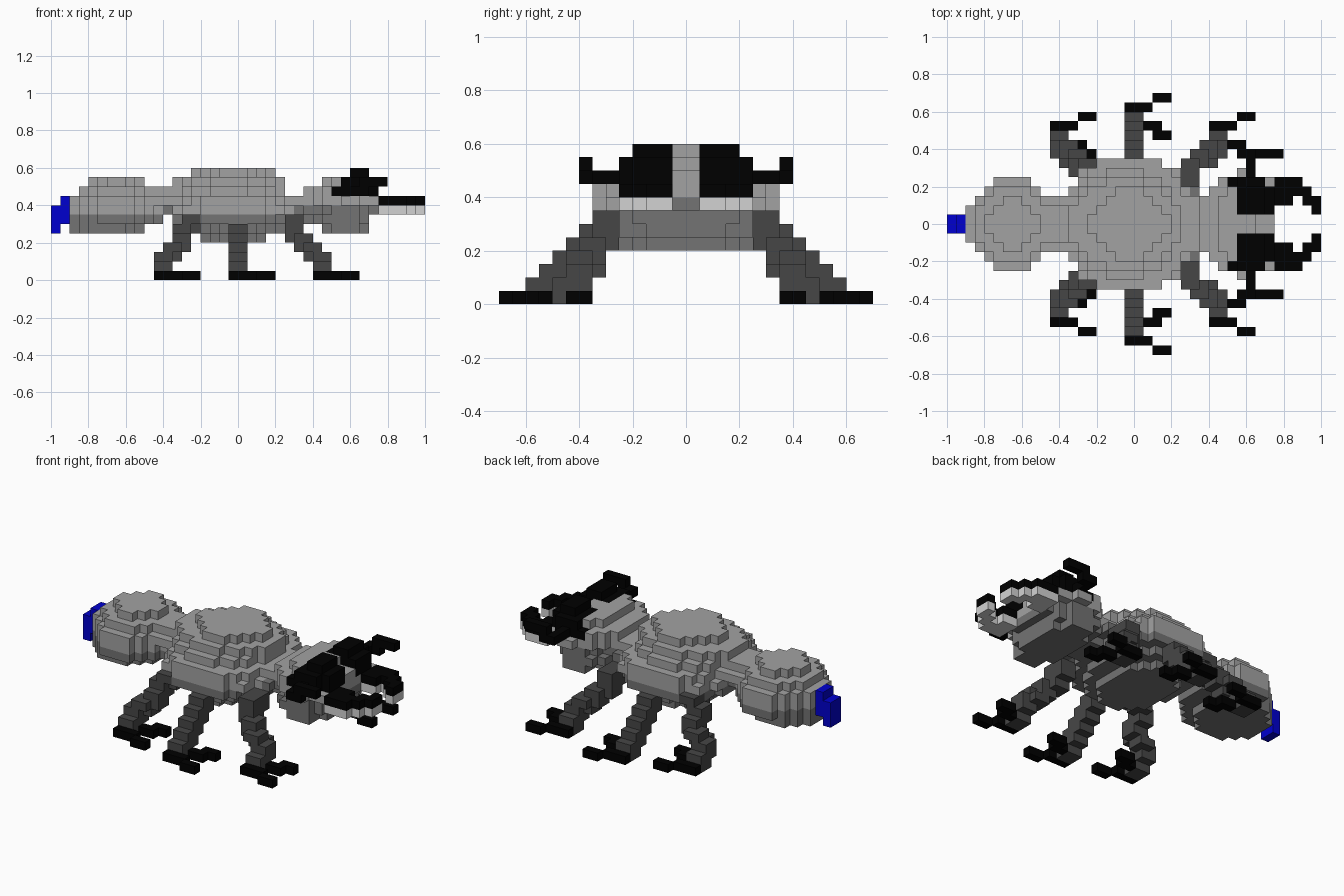
import bpy, bmesh
from mathutils import Vector

V = 0.05                      # edge of one block
taken = set()                 # blocks already used by an earlier part

if "Cube" in bpy.data.objects:
    bpy.data.objects.remove(bpy.data.objects["Cube"])


def material(name, rgb):
    m = bpy.data.materials.new(name)
    m.use_nodes = True
    m.diffuse_color = (*rgb, 1)
    bsdf = m.node_tree.nodes["Principled BSDF"]
    bsdf.inputs["Base Color"].default_value = (*rgb, 1)
    bsdf.inputs["Roughness"].default_value = 0.9
    return m


GREY = material("shell grey", (0.365, 0.365, 0.365))
UNDER = material("underside grey", (0.172, 0.172, 0.172))
DARK = material("leg grey", (0.062, 0.062, 0.062))
BLACK = material("black", (0.0, 0.0, 0.0))
LIGHT = material("jaw light grey", (0.65, 0.65, 0.65))
BLUE = material("sting blue", (0.0, 0.0, 0.62))

SIDES = [((1, 0, 0), ((1, 0, 0), (1, 1, 0), (1, 1, 1), (1, 0, 1))),
         ((-1, 0, 0), ((0, 0, 0), (0, 0, 1), (0, 1, 1), (0, 1, 0))),
         ((0, 1, 0), ((0, 1, 0), (0, 1, 1), (1, 1, 1), (1, 1, 0))),
         ((0, -1, 0), ((0, 0, 0), (1, 0, 0), (1, 0, 1), (0, 0, 1))),
         ((0, 0, 1), ((0, 0, 1), (1, 0, 1), (1, 1, 1), (0, 1, 1))),
         ((0, 0, -1), ((0, 0, 0), (0, 1, 0), (1, 1, 0), (1, 0, 0)))]


def box(x0, x1, y0, y1, z0, z1):
    """Blocks filling a box given in model units."""
    r = [round(v / V) for v in (x0, x1, y0, y1, z0, z1)]
    return {(i, j, k) for i in range(r[0], r[1])
            for j in range(r[2], r[3]) for k in range(r[4], r[5])}


def disc(k, cx, rx, ry, n=1.9):
    """One layer of blocks filling a rounded outline."""
    return {(i, j, k) for i in range(-20, 20) for j in range(-14, 14)
            if abs(((i + .5) * V - cx) / rx) ** n + abs((j + .5) * V / ry) ** n <= 1}


def flip(cells):
    return {(i, -1 - j, k) for i, j, k in cells}


def build(name, cells, mats, rule=lambda c: 0):
    """Turn blocks into a skin of square faces, coloured by a rule."""
    cells = set(cells) - taken
    taken.update(cells)
    bm = bmesh.new()
    verts = {}
    for c in sorted(cells):
        for d, corners in SIDES:
            if tuple(a + b for a, b in zip(c, d)) in cells:
                continue
            ring = []
            for q in corners:
                p = tuple(a + b for a, b in zip(c, q))
                if p not in verts:
                    verts[p] = bm.verts.new(Vector(p) * V)
                ring.append(verts[p])
            f = bm.faces.new(ring)
            f.material_index = rule(c)
    mesh = bpy.data.meshes.new(name)
    bm.to_mesh(mesh)
    bm.free()
    for m in mats:
        mesh.materials.append(m)
    ob = bpy.data.objects.new(name, mesh)
    bpy.context.collection.objects.link(ob)


def pair(name, cells, mats, rule=lambda c: 0):
    build(name + "_back", cells, mats, rule)
    build(name + "_front", flip(cells), mats, rule)


def below(level):
    return lambda c: 1 if c[2] < level else 0


# Eyes and feelers
eye = (box(.55, .75, .05, .2, .45, .55) | box(.5, .7, .2, .25, .45, .5)
       | box(.55, .7, .2, .25, .5, .55) | box(.6, .7, .05, .2, .55, .6))
pair("eye", eye, [BLACK])
feeler = (box(.6, .65, .25, .4, .45, .5) | box(.65, .7, .35, .4, .45, .5)
          | box(.65, .8, .35, .4, .5, .55))
pair("feeler", feeler, [BLACK])

# Jaws: black on top, light below
jaw = (box(.75, .85, .1, .25, .35, .45) | box(.85, .9, .15, .25, .35, .45)
       | box(.9, .95, .1, .2, .35, .45) | box(.95, 1, .05, .15, .35, .45))
pair("jaw", jaw, [BLACK, LIGHT], below(8))

# Body segments, layer by layer: (layer, centre x, half length, half width)
thorax = [(4, -.025, .2, .25), (5, 0, .25, .3), (6, -.025, .325, .35, 2.4),
          (7, -.025, .325, .35, 3), (8, -.025, .325, .35, 2.4),
          (9, -.05, .3, .3), (10, -.05, .3, .25), (11, -.025, .225, .21, 1.5)]
abdomen = [(5, -.7, .2, .2), (6, -.65, .25, .25), (7, -.65, .25, .25),
           (8, -.65, .25, .25), (9, -.65, .2, .2), (10, -.65, .15, .15, 1.6)]
head = [(5, .575, .125, .25, 2.4), (6, .55, .15, .25, 3), (7, .575, .175, .25, 2.5),
        (8, .575, .18, .25, 3), (9, .55, .2, .25, 2.2), (10, .55, .1, .2)]
cheeks = box(.55, .65, -.3, .3, .4, .45) | box(.7, .75, -.25, .25, .4, .45)
for name, layers, extra, level in (("thorax", thorax, set(), 7),
                                   ("abdomen", abdomen, set(), 7),
                                   ("head", head, cheeks, 8)):
    build(name, extra.union(*(disc(*a) for a in layers)), [GREY, UNDER], below(level))

# Rounded joints between the segments
build("waist", box(-.5, -.3, -.1, .1, .35, .5) | box(-.5, -.3, -.15, .15, .4, .45),
      [GREY, UNDER], below(8))
build("neck", box(.2, .45, -.1, .1, .3, .45) | box(.2, .45, -.15, .15, .35, .45)
      | box(.25, .35, -.2, .2, .35, .4) | box(.35, .45, -.1, .1, .45, .5),
      [GREY, UNDER], below(8))

# Sting
build("sting", box(-1, -.95, -.05, .05, .25, .4)
      | box(-.95, -.9, -.05, .05, .3, .45), [BLUE])

# Legs: x and y of each step, from the ground up
SIDE_Y = (.4, .35, .3, .3, .25, .2, .2)
LEGS = {"hind_leg": ((-.45, -.45, -.45, -.4, -.35, -.35, -.3, -.3), SIDE_Y),
        "middle_leg": ((-.05,) * 8, (.5, .45, .4, .35, .3, .25, .2)),
        "fore_leg": ((.4, .4, .4, .35, .3, .25, .25, .25), SIDE_Y)}
for name, (xs, ys) in LEGS.items():
    x, y = xs[0], ys[0]
    steps = box(x, x + .1, y, y + .1, 0, V)
    for n in range(1, 7):
        z = n * V
        steps |= box(xs[n], xs[n] + .1, ys[n] + .05, ys[n] + .15, z, z + V)
        steps |= box(xs[n + 1], xs[n + 1] + .1, ys[n], ys[n] + .1, z, z + V)
    pair(name, steps, [DARK])
    # Two stepped toes
    foot = (box(x, x + .15, y + .1, y + .15, 0, V)
            | box(x + .15, x + .25, y + .15, y + .2, 0, V)
            | box(x + .1, x + .2, y, y + .05, 0, V)
            | box(x + .15, x + .25, y - .05, y, 0, V))
    pair(name.replace("leg", "foot"), foot, [BLACK])
